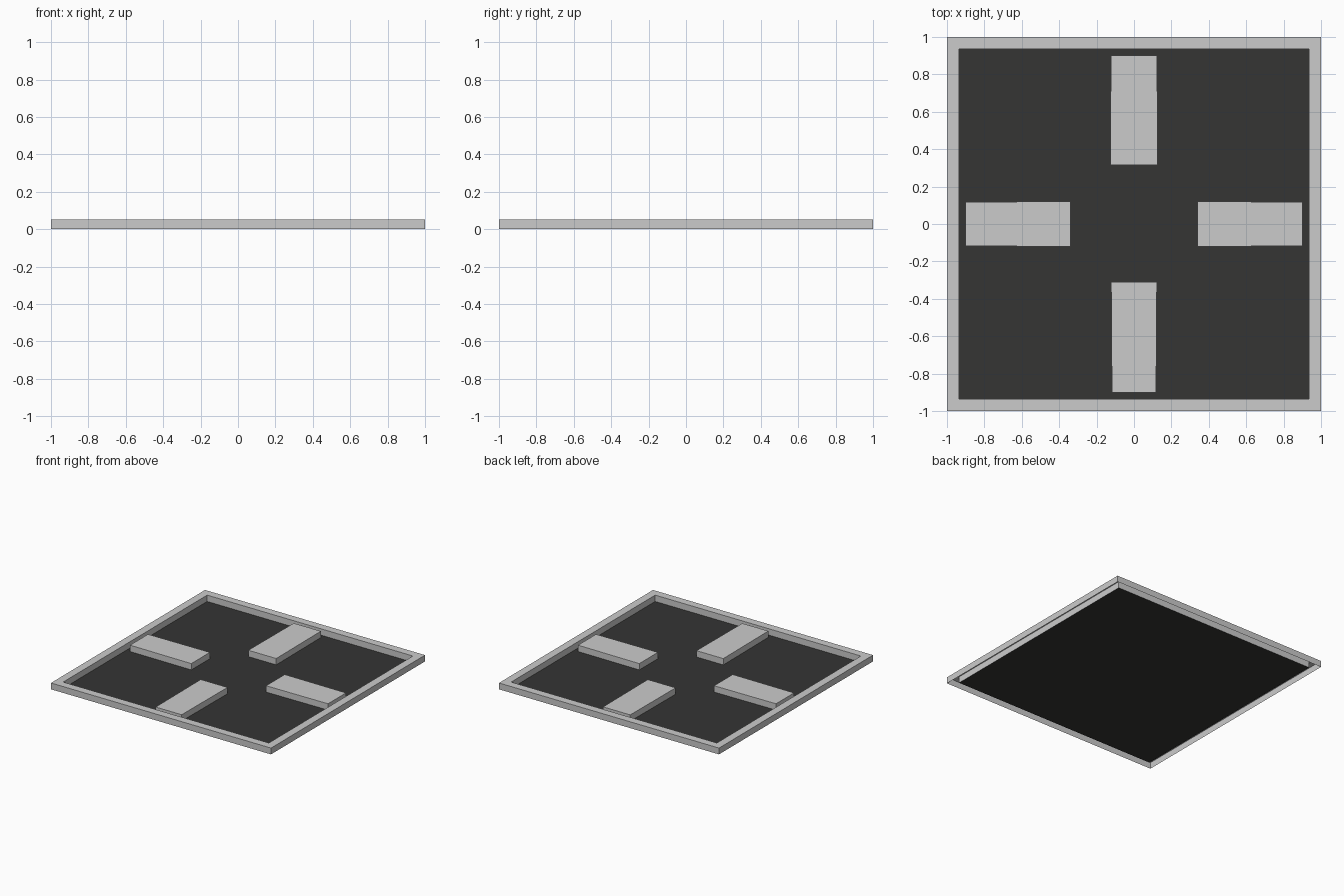
import bpy, bmesh

if "Cube" in bpy.data.objects:
    bpy.data.objects.remove(bpy.data.objects["Cube"])

H = 0.052       # overall height
OUT = 1.0       # half width of frame
INN = 0.935     # inner half width of frame


def make_object(name, bm):
    mesh = bpy.data.meshes.new(name)
    bm.to_mesh(mesh)
    bm.free()
    obj = bpy.data.objects.new(name, mesh)
    bpy.context.collection.objects.link(obj)
    return obj


def square(bm, r, z):
    return [bm.verts.new((sx * r, sy * r, z))
            for sx, sy in ((-1, -1), (1, -1), (1, 1), (-1, 1))]


# rim: outer wall, flat top and inner wall, open underneath
bm = bmesh.new()
loops = [square(bm, OUT, 0), square(bm, OUT, H), square(bm, INN, H), square(bm, INN, 0)]
for a, b in zip(loops, loops[1:]):
    for i in range(4):
        j = (i + 1) % 4
        bm.faces.new((a[i], a[j], b[j], b[i]))
make_object("rim", bm)

# dark floor panel
bm = bmesh.new()
bm.faces.new(square(bm, INN, 0))
floor = make_object("floor_panel", bm)
dark = bpy.data.materials.new("dark_panel")
dark.diffuse_color = (0.035, 0.035, 0.034, 1)
dark.use_nodes = True
dark.node_tree.nodes["Principled BSDF"].inputs["Base Color"].default_value = dark.diffuse_color
floor.data.materials.append(dark)


# slightly tapered raised bar, open where it meets the floor
def bar(name, direction, inner, outer, w_in, w_out):
    dx, dy = direction
    bm = bmesh.new()
    plan = ((inner, -w_in), (outer, -w_out), (outer, w_out), (inner, w_in))
    low, top = ([bm.verts.new((u * dx - v * dy, u * dy + v * dx, z)) for u, v in plan]
                for z in (0, H))
    bm.faces.new(top)
    for i in range(4):
        j = (i + 1) % 4
        bm.faces.new((low[i], low[j], top[j], top[i]))
    make_object(name, bm)


bar("back_bar", (0, 1), 0.315, 0.90, 0.127, 0.123)
bar("front_bar", (0, -1), 0.31, 0.90, 0.122, 0.118)
bar("right_bar", (1, 0), 0.34, 0.90, 0.121, 0.117)
bar("left_bar", (-1, 0), 0.34, 0.90, 0.121, 0.117)
